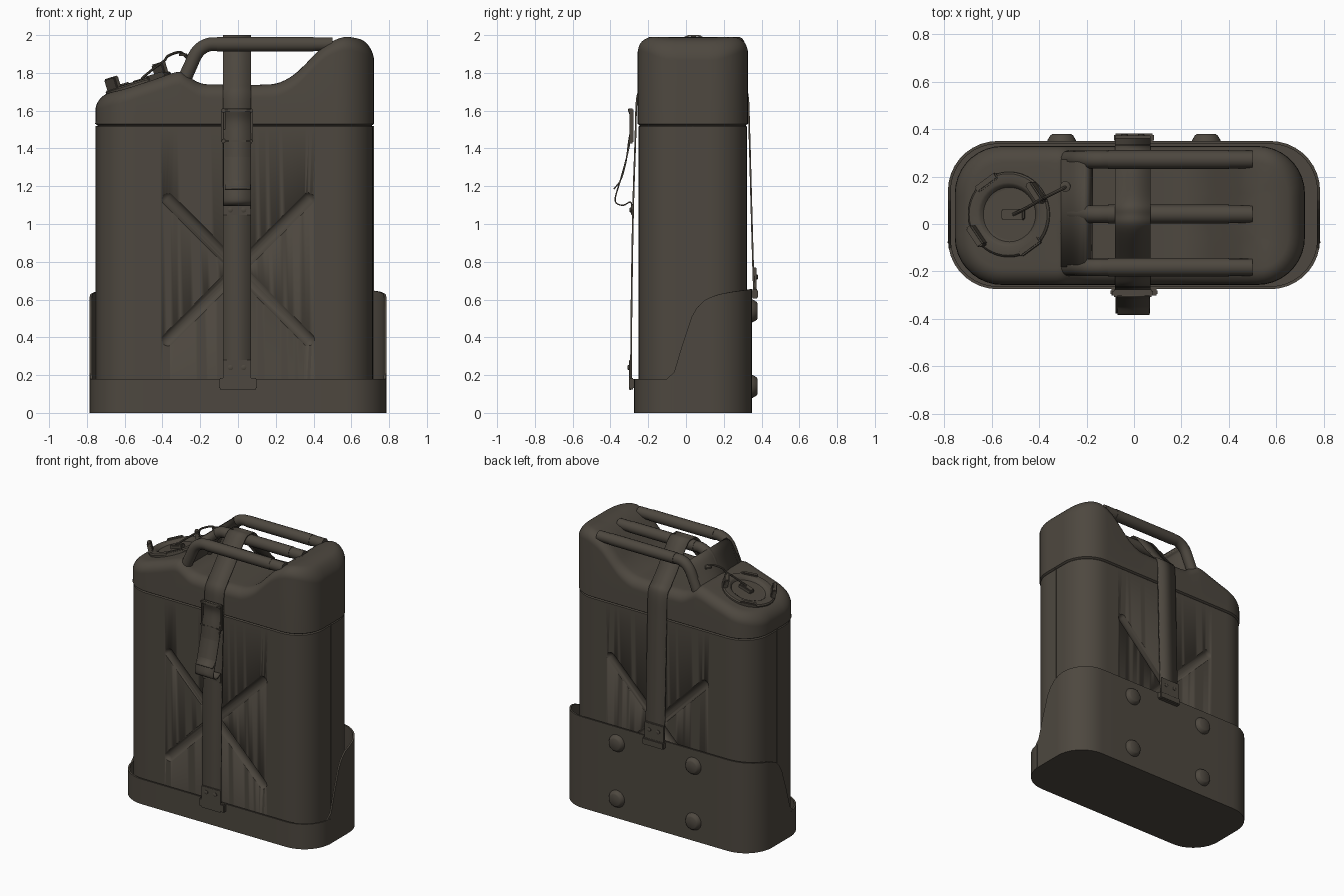
import bpy, bmesh, math
from mathutils import Vector, Matrix

cube = bpy.data.objects.get("Cube")
if cube:
    bpy.data.objects.remove(cube, do_unlink=True)

paint = bpy.data.materials.new("dark olive brown paint")
paint.use_nodes = True
COLOUR = (0.075, 0.064, 0.05, 1)
paint.diffuse_color = COLOUR
paint.node_tree.nodes["Principled BSDF"].inputs["Base Color"].default_value = COLOUR
CY = 0.036  # middle of the can in depth


def finish(name, bm, smooth=40):
    bmesh.ops.recalc_face_normals(bm, faces=bm.faces[:])
    mesh = bpy.data.meshes.new(name)
    bm.to_mesh(mesh)
    bm.free()
    mesh.materials.append(paint)
    ob = bpy.data.objects.new(name, mesh)
    bpy.context.collection.objects.link(ob)
    bpy.ops.object.select_all(action='DESELECT')
    ob.select_set(True)
    bpy.context.view_layer.objects.active = ob
    bpy.ops.object.shade_smooth_by_angle(angle=math.radians(smooth))
    return ob


def lerp(points, t):
    for (a, u), (b, v) in zip(points, points[1:]):
        if t <= b:
            return u + (v - u) * max(0, (t - a) / (b - a))
    return points[-1][1]


def smooth_path(points, steps=6):
    """Catmull-Rom curve through the points."""
    p = [Vector(q) for q in points]
    p = [2 * p[0] - p[1]] + p + [2 * p[-1] - p[-2]]
    out = []
    for a, b, c, d in zip(p, p[1:], p[2:], p[3:]):
        for i in range(steps):
            t = i / steps
            out.append(0.5 * (2 * b + (c - a) * t + (2 * a - 5 * b + 4 * c - d) * t * t
                              + (3 * b - a - 3 * c + d) * t ** 3))
    return out + [p[-2]]


def ring(cx, cy, hx, hy, r, nx=60, ny=16, nc=9):
    """Rounded rectangle, counter-clockwise, with evenly sampled sides."""
    pts = []
    ex, ey = hx - r, hy - r
    for k, (sx, sy) in enumerate(((1, 1), (-1, 1), (-1, -1), (1, -1))):
        for i in range(nc):
            a = math.pi / 2 * (k + i / nc)
            pts.append((cx + sx * ex + r * math.cos(a), cy + sy * ey + r * math.sin(a)))
        n = nx if k % 2 == 0 else ny
        a = math.pi / 2 * (k + 1)
        for i in range(n):
            t = 1 - 2 * i / n
            px, py = (sx * ex * t, sy * ey) if k % 2 == 0 else (sx * ex, sy * ey * t)
            pts.append((cx + px + r * math.cos(a), cy + py + r * math.sin(a)))
    return pts


def skin(bm, loops, closed=True):
    rows = [[bm.verts.new(p) for p in loop] for loop in loops]
    n = len(rows[0])
    for a, b in zip(rows, rows[1:]):
        for i in range(n if closed else n - 1):
            j = (i + 1) % n
            bm.faces.new((a[i], a[j], b[j], b[i]))
    return rows


def box(name, loc, size, rot=None, bevel=0.006):
    bm = bmesh.new()
    bmesh.ops.create_cube(bm, size=1, matrix=Matrix.Diagonal((*size, 1)))
    if bevel:
        bmesh.ops.bevel(bm, geom=bm.edges[:], offset=bevel, segments=2, affect='EDGES')
    bm.transform(Matrix.Translation(loc) @ (rot or Matrix()))
    return finish(name, bm)


def lathe(name, profile, matrix, n=40):
    bm = bmesh.new()
    rows = skin(bm, [[(r * math.cos(2 * math.pi * i / n), r * math.sin(2 * math.pi * i / n), z)
                      for i in range(n)] for r, z in profile])
    bm.faces.new(rows[0])
    bm.faces.new(rows[-1])
    bm.transform(matrix)
    return finish(name, bm)


def tube(name, points, r, n=14):
    """Round tube along a path lying roughly in an upright plane."""
    bm = bmesh.new()
    path = smooth_path(points)
    loops = []
    for i, p in enumerate(path):
        t = (path[min(i + 1, len(path) - 1)] - path[max(i - 1, 0)]).normalized()
        side = t.cross(Vector((0, 0, 1))).normalized()
        up = side.cross(t)
        loops.append([p + r * (math.cos(2 * math.pi * k / n) * side
                               + math.sin(2 * math.pi * k / n) * up) for k in range(n)])
    rows = skin(bm, loops)
    bm.faces.new(rows[0])
    bm.faces.new(rows[-1])
    return finish(name, bm)


def band(name, yz, x0=-0.08, x1=0.07, thick=0.009):
    """Flat strap of constant width following a path in the yz plane."""
    bm = bmesh.new()
    skin(bm, [[(x, p.x, p.y) for x in (x0, x1)] for p in smooth_path(yz)], closed=False)
    ob = finish(name, bm)
    mod = ob.modifiers.new("thickness", 'SOLIDIFY')
    mod.thickness, mod.offset = thick, 0
    return ob


# Can body: straight walls, a lid seam, and a filleted top following a height profile
crest = smooth_path([(-0.76, 1.67), (-0.68, 1.695), (-0.6, 1.715), (-0.45, 1.763), (-0.32, 1.805),
                     (-0.27, 1.785), (-0.2, 1.745), (-0.1, 1.738), (0.15, 1.738), (0.23, 1.752),
                     (0.31, 1.80), (0.38, 1.87), (0.46, 1.945), (0.55, 1.987), (0.62, 1.985),
                     (0.68, 1.965), (0.73, 1.93)])
crest = [tuple(p) for p in crest]
FILLET, HX, HY, R = 0.07, 0.7375, 0.292, 0.2


def body_ring(d):
    return ring(-0.0175, CY, HX - d, HY - d, max(R - d, 0.0))


loops = [[(x, y, z) for x, y in body_ring(d)] for z, d in
         ((0.03, 0.005), (1.515, 0.005), (1.522, 0.012), (1.53, -0.001), (1.545, 0))]
insets = [FILLET * (1 - math.cos(math.pi / 16 * i)) for i in range(9)]
insets += [0.11, 0.15, 0.2, 0.25, HY]
for d in insets:
    drop = FILLET - math.sqrt(max(0, FILLET ** 2 - max(0, FILLET - d) ** 2))
    loops.append([(x, y, lerp(crest, x) - drop) for x, y in body_ring(d)])
bm = bmesh.new()
rows = skin(bm, loops)
bm.faces.new(rows[0])
bmesh.ops.remove_doubles(bm, verts=bm.verts[:], dist=0.0004)
body = finish("can_body", bm, 35)

# Pressed cross grooves, front and back
bm = bmesh.new()
for y in (CY - HY - 0.015, CY + HY + 0.015):
    for s in (-1, 1):
        made = bmesh.ops.create_uvsphere(bm, u_segments=20, v_segments=11, radius=0.04)["verts"]
        for v in made:
            v.co.z += math.copysign(0.525, v.co.z)
        bmesh.ops.transform(bm, verts=made, matrix=Matrix.Translation((0, y + s * 0.0005, 0.76))
                            @ Matrix.Rotation(s * math.pi / 4, 4, 'Y'))
cutter = finish("groove_cutter", bm)
cutter.hide_render = True
cutter.hide_set(True)
cut = body.modifiers.new("grooves", 'BOOLEAN')
cut.operation, cut.object, cut.solver, cut.use_self = 'DIFFERENCE', cutter, 'EXACT', True

# Vertical weld seams on both ends
for side, x in (("right", -0.75), ("left", 0.715)):
    box(side + "_weld_seam", (x, CY, 0.78), (0.008, 0.008, 1.48), bevel=0)

# Three carrying handles and the plate joining their front feet
for name, y in (("front", -0.182), ("middle", 0.042), ("back", 0.272)):
    tube(name + "_handle", [(-0.285, y, 1.76), (-0.255, y, 1.83), (-0.215, y, 1.91), (-0.16, y, 1.948),
                            (-0.08, y, 1.952), (0.2, y, 1.952), (0.5, y, 1.952)], 0.037)
    tube(name + "_handle_sleeve", [(-0.11, y, 1.952), (0.2, y, 1.952), (0.4, y, 1.952)], 0.0395)
bm = bmesh.new()
skin(bm, [[(x, y, z) for y in (-0.182, 0.272)] for x, z in
          smooth_path([(-0.29, 1.77), (-0.262, 1.83), (-0.222, 1.91), (-0.19, 1.935)])], closed=False)
web = finish("handle_foot_plate", bm)
mod = web.modifiers.new("thickness", 'SOLIDIFY')
mod.thickness, mod.offset = 0.06, 0

# Holder tray: low at the front, rising along the ends to a high back
rim = [(-0.08, 0.18), (-0.06, 0.225), (-0.02, 0.36), (0.03, 0.51), (0.06, 0.56), (0.1, 0.598),
       (0.16, 0.625), (0.24, 0.64), (0.35, 0.655)]
outer = ring(0, 0.0375, 0.785, 0.3125, 0.21, nx=8, ny=40)
inner = ring(0, 0.0375, 0.773, 0.3005, 0.198, nx=8, ny=40)
lip = [lerp(rim, y) for x, y in outer]
bm = bmesh.new()
rows = skin(bm, [[(*p, 0) for p in outer], [(*p, h) for p, h in zip(outer, lip)],
                 [(*p, h) for p, h in zip(inner, lip)], [(*p, 0.02) for p in inner]])
bm.faces.new(rows[0])
bm.faces.new(rows[-1])
finish("holder_tray", bm)
for s in (-1, 1):
    box("tray_joint", (s * 0.7845, -0.077, 0.09), (0.005, 0.008, 0.178), bevel=0)

# Rubber-style feet on the back of the tray
for x in (-0.305, 0.305):
    for z in (0.54, 0.14):
        lathe("back_bumper", [(0.062, -0.005), (0.06, 0.005), (0.048, 0.025), (0.04, 0.03)],
              Matrix.Translation((x, 0.349, z)) @ Matrix.Rotation(-math.pi / 2, 4, 'X'), 24)

# Filler cap on the sloping shoulder
cap = Matrix.Translation((-0.525, 0.04, 1.738)) @ Matrix.Rotation(math.radians(-17), 4, 'Y')
lathe("filler_cap", [(0.18, -0.03), (0.18, 0.012), (0.172, 0.02), (0.135, 0.022), (0.125, 0.016),
                     (0.115, 0.002), (0.1, -0.001)], cap)
for a in (35, 215):
    turn = cap @ Matrix.Rotation(math.radians(a), 4, 'Z')
    box("cap_lug", (0, 0, 0), (0.03, 0.1, 0.07), turn @ Matrix.Translation((0.16, 0, 0.045)))
for a in (125, 305):
    turn = cap @ Matrix.Rotation(math.radians(a), 4, 'Z')
    box("cap_rim_tab", (0, 0, 0), (0.03, 0.11, 0.03), turn @ Matrix.Translation((0.165, 0, 0.015)))
box("cap_latch", (0, 0, 0), (0.1, 0.045, 0.03), cap @ Matrix.Translation((0.02, 0, 0.012)))
tube("cap_retaining_wire", [(-0.51, 0.04, 1.77), (-0.45, 0.07, 1.82), (-0.39, 0.105, 1.865),
                            (-0.37, 0.115, 1.89), (-0.31, 0.145, 1.91), (-0.28, 0.16, 1.89),
                            (-0.265, 0.165, 1.87)], 0.007, 8)
lathe("wire_eyelet", [(0.022, -0.006), (0.022, 0.006), (0.01, 0.009)],
      Matrix.Translation((-0.29, 0.158, 1.895)), 16)

# Webbing strap: under the outer handles, over the middle one
band("main_strap", [(-0.292, 0.13), (-0.288, 0.6), (-0.28, 1.08), (-0.268, 1.45), (-0.264, 1.6),
                    (-0.254, 1.69), (-0.215, 1.745), (-0.15, 1.82), (-0.02, 1.975), (0.04, 1.995),
                    (0.1, 1.975), (0.22, 1.82), (0.285, 1.745), (0.325, 1.69), (0.335, 1.5),
                    (0.346, 1.1), (0.357, 0.72), (0.363, 0.62)])
band("strap_loop", [(-0.284, 1.06), (-0.292, 1.115), (-0.33, 1.1), (-0.365, 1.108), (-0.374, 1.14),
                    (-0.345, 1.24), (-0.31, 1.37), (-0.285, 1.5)], -0.078, 0.068, 0.007)
band("strap_tail", [(-0.305, 1.61), (-0.288, 1.54), (-0.303, 1.44), (-0.318, 1.33), (-0.345, 1.235),
                    (-0.382, 1.185)], -0.07, 0.065, 0.007)

# Buckle frame and strap hardware
for z in (1.438, 1.6):
    box("buckle_bar", (-0.005, -0.292, z), (0.17, 0.03, 0.022))
for x in (-0.083, 0.073):
    box("buckle_side", (x, -0.288, 1.519), (0.014, 0.02, 0.17))
box("front_clip", (0, -0.288, 0.155), (0.2, 0.028, 0.06))
box("front_clip_cover", (-0.005, -0.295, 0.2), (0.15, 0.016, 0.16), bevel=0.003)
box("back_clip", (0, 0.364, 0.63), (0.17, 0.036, 0.05))
box("back_clip_cover", (-0.005, 0.366, 0.7), (0.15, 0.016, 0.14), bevel=0.003)
box("strap_fold", (-0.005, -0.284, 1.075), (0.15, 0.016, 0.055), bevel=0.003)
for x in (-0.04, 0.03):
    for y, z in ((-0.293, 1.075), (-0.304, 0.24), (0.375, 0.72)):
        lathe("strap_rivet", [(0.014, -0.004), (0.014, 0.003), (0.008, 0.006)],
              Matrix.Translation((x, y, z))
              @ Matrix.Rotation(math.copysign(math.pi / 2, -y), 4, 'X'), 14)
